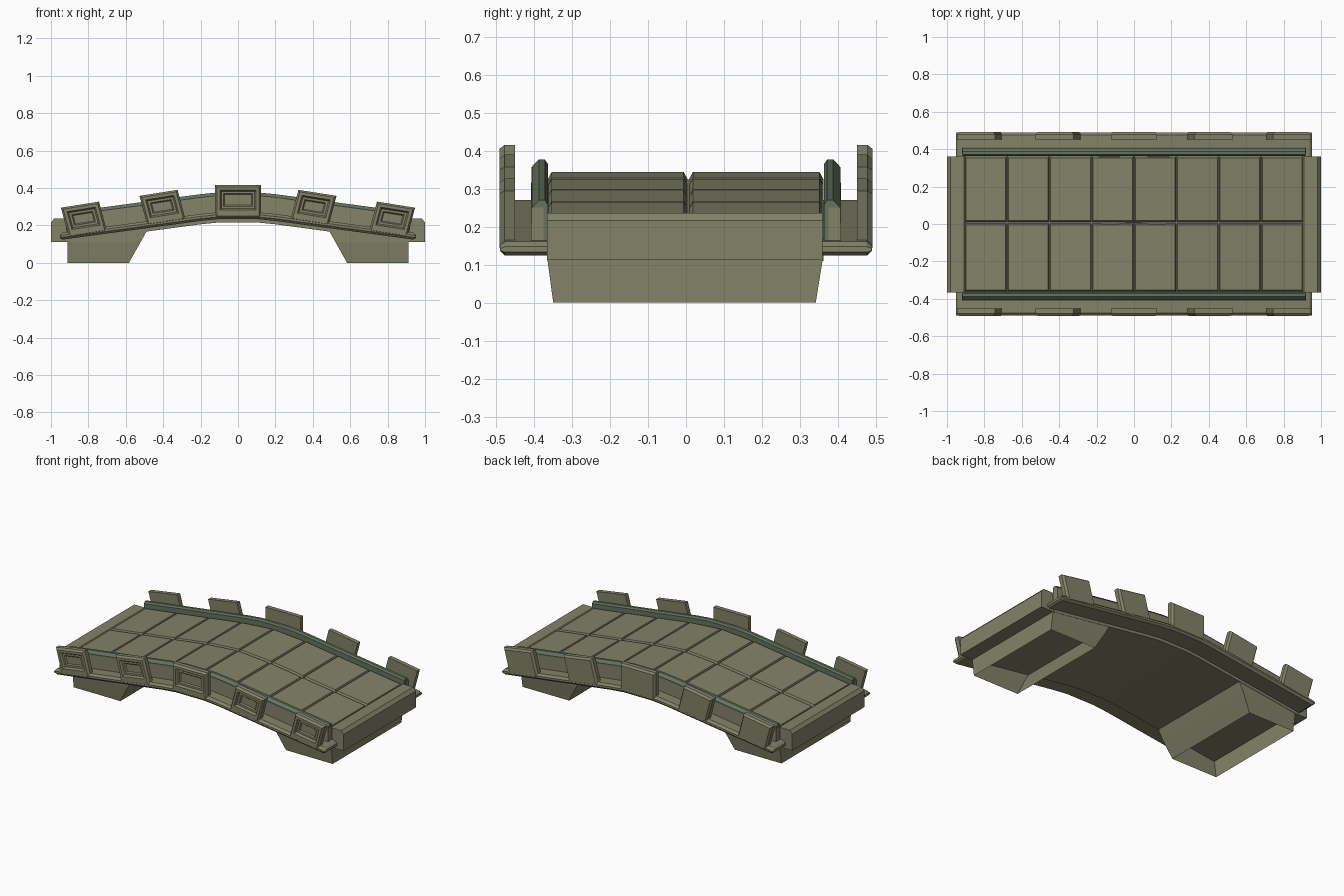
import bpy, bmesh, math
from mathutils import Vector

if "Cube" in bpy.data.objects:
    bpy.data.objects.remove(bpy.data.objects["Cube"])


def material(name, rgb):
    m = bpy.data.materials.new(name)
    m.diffuse_color = (*rgb, 1)
    m.use_nodes = True
    m.node_tree.nodes["Principled BSDF"].inputs["Base Color"].default_value = m.diffuse_color
    return m


OLIVE = material("olive_stone", (0.225, 0.225, 0.14))
GREEN = material("green_trim", (0.13, 0.17, 0.11))


def drop(x):
    """How far the gently arched deck has fallen at x."""
    pts = [(0, 0), (0.1, 0.004), (0.2, 0.014), (1.0, 0.122)]
    x = abs(x)
    for (x0, d0), (x1, d1) in zip(pts, pts[1:]):
        if x <= x1:
            return d0 + (d1 - d0) * (x - x0) / (x1 - x0)
    return pts[-1][1]


def finish(name, bm, mat=OLIVE):
    bmesh.ops.recalc_face_normals(bm, faces=bm.faces)
    me = bpy.data.meshes.new(name)
    bm.to_mesh(me)
    bm.free()
    me.materials.append(mat)
    ob = bpy.data.objects.new(name, me)
    bpy.context.collection.objects.link(ob)
    return ob


def loft(name, rings, mat=OLIVE, caps=True):
    """Skin a series of equal-length closed rings."""
    bm = bmesh.new()
    vs = [[bm.verts.new(p) for p in r] for r in rings]
    n = len(rings[0])
    for a, b in zip(vs, vs[1:]):
        for i in range(n):
            j = (i + 1) % n
            bm.faces.new((a[i], a[j], b[j], b[i]))
    if caps:
        bm.faces.new(vs[0])
        bm.faces.new(vs[-1])
    return finish(name, bm, mat)


def arched(name, profile, half, side=1, mat=OLIVE, tip=0.0):
    """Sweep a (y, z) profile along the arch, with optional pinched ends."""
    zc = sum(z for _, z in profile) / len(profile)
    xs = [-half + tip, -0.2, -0.1, 0.1, 0.2, half - tip]
    stations = [(x, 1) for x in xs]
    if tip:
        stations = [(-half, 0.4)] + stations + [(half, 0.4)]
    rings = [[(x, side * y, zc + (z - zc) * s - drop(x)) for y, z in profile]
             for x, s in stations]
    return loft(name, rings, mat)


# Deck slab under the paving
arched("deck_slab", [(-0.365, 0.22), (0.362, 0.22), (0.362, 0.329), (-0.365, 0.329)], 0.908)

# Paving slabs: 8 columns by 2 rows with sloped edges
PITCH = 0.905 * 2 / 8
for col in range(8):
    x0 = -0.905 + col * PITCH
    x1 = x0 + PITCH
    for row, (y0, y1) in enumerate(((-0.366, 0.006), (0.006, 0.364))):
        def ring(ix, iy, z):
            a, b, c, d = x0 + ix, x1 - ix, y0 + iy, y1 - iy
            return [(x, y, z - drop(x)) for x, y in ((a, c), (b, c), (b, d), (a, d))]
        loft(f"paving_{col}_{row}", [ring(0.001, 0.001, 0.324), ring(0.007, 0.012, 0.345)])

# Side ledges and inner kerb walls
LEDGE = [(0.36, 0.238), (0.478, 0.238), (0.49, 0.25), (0.49, 0.262), (0.476, 0.275), (0.36, 0.275)]
KERB = [(0.364, 0.26), (0.405, 0.26), (0.405, 0.364), (0.388, 0.381), (0.372, 0.381), (0.364, 0.37)]
for side, label in ((-1, "front"), (1, "back")):
    arched(f"{label}_ledge", LEDGE, 0.953, side, tip=0.015)
    arched(f"{label}_kerb", KERB, 0.917, side, GREEN)
    # Olive facing on the outside of the kerb
    arched(f"{label}_kerb_facing", [(0.375, 0.27), (0.409, 0.27), (0.407, 0.362), (0.375, 0.362)],
           0.919, side)


def panel(name, cx, top, width, height, tilt, lean, side):
    """Upright plate; the front ones carry a stepped rectangular recess."""
    u = Vector((math.cos(tilt), 0, math.sin(tilt)))
    v = Vector((-math.sin(lean), 0, math.cos(lean)))
    origin = Vector((cx, 0, top)) - v * height

    def ring(inset, y, lift=0.0):
        w = width / 2 - inset
        lo, hi = inset + lift, height - inset
        return [origin + u * a + v * b + Vector((0, side * y, 0))
                for a, b in ((-w, lo), (w, lo), (w, hi), (-w, hi))]
    rings = [ring(0, 0.451), ring(0, 0.478), ring(0.010, 0.4915)]
    if side < 0:
        rings += [ring(0.026, 0.4915, 0.016), ring(0.034, 0.478, 0.016),
                  ring(0.046, 0.478, 0.016), ring(0.052, 0.470, 0.016)]
    loft(name, rings)


# Five panels on each side, tilted to follow the arch
for side, label in ((-1, "front"), (1, "back")):
    panel(f"{label}_panel_centre", 0, 0.416, 0.246, 0.176, 0, 0, side)
    for s in (-1, 1):
        for i, (x, z) in enumerate(((0.425, 0.374), (0.845, 0.311))):
            panel(f"{label}_panel_{'left' if s < 0 else 'right'}_{i}", s * x, z, 0.206,
                  0.167, -s * math.radians(9), s * math.radians(-15), side)

# End blocks and hollow, open-bottomed piers
for s, label in ((-1, "left"), (1, "right")):
    prof = [(0.9, 0.112), (1.0, 0.112), (1.0, 0.217), (0.982, 0.237), (0.908, 0.237), (0.9, 0.228)]
    loft(f"{label}_end_block", [[(s * x, y, z) for x, z in prof] for y in (-0.366, 0.36)])

    # (outer x, outer z, inner x, inner z, front y, back y)
    levels = [(0.912, 0.0, 0.583, 0.0, -0.35, 0.342),
              (0.912, 0.112, 0.52, 0.112, -0.365, 0.36),
              (0.912, 0.14, 0.488, 0.17, -0.365, 0.36)]
    rings = [[(s * xo, ya, zo), (s * xi, ya, zi), (s * xi, yb, zi), (s * xo, yb, zo)]
             for xo, zo, xi, zi, ya, yb in levels]
    loft(f"{label}_pier", rings, caps=False)
